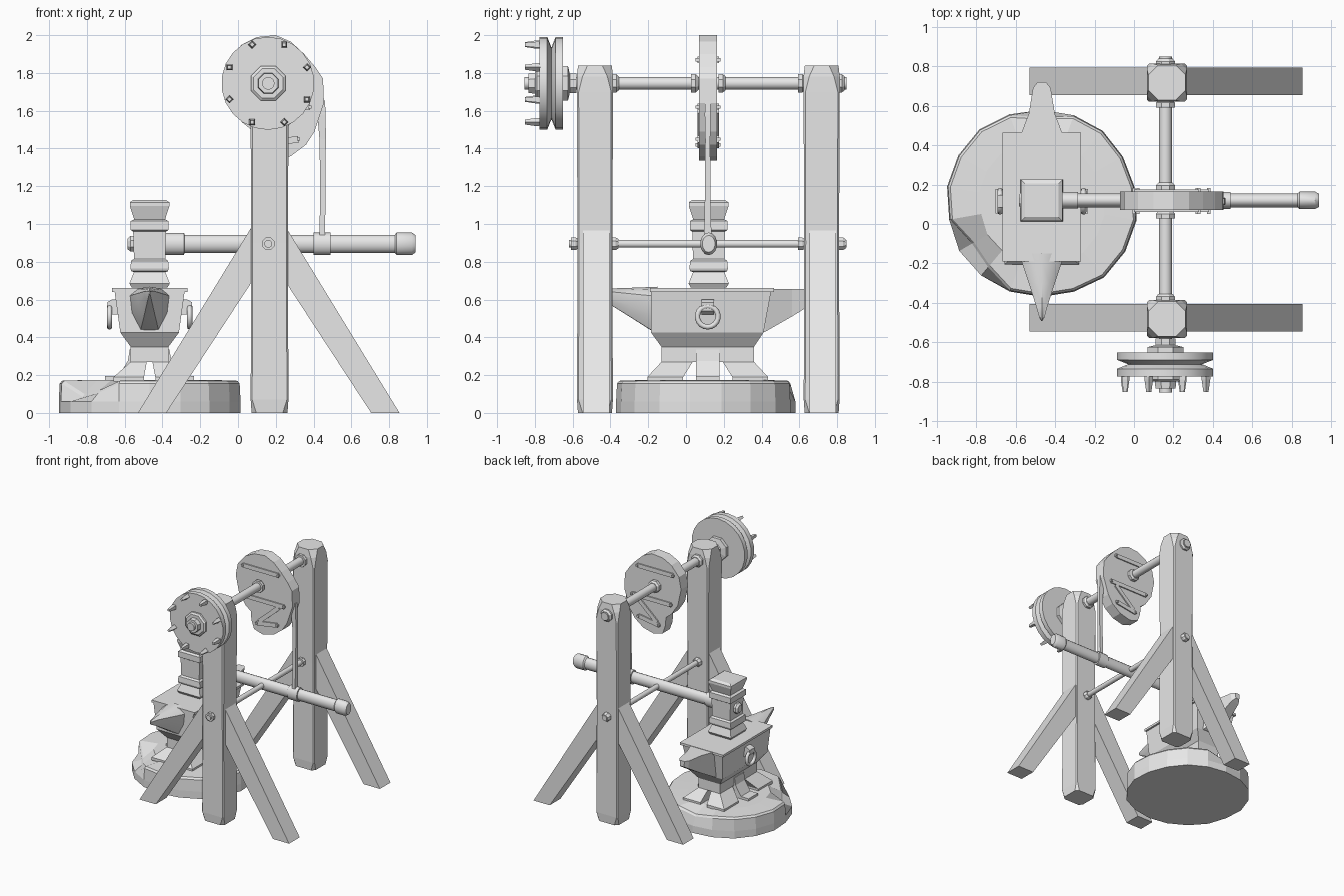
import bpy, bmesh, math, random
from mathutils import Vector

random.seed(4)
if "Cube" in bpy.data.objects:
    bpy.data.objects.remove(bpy.data.objects["Cube"], do_unlink=True)

grey = bpy.data.materials.new("plain grey")
grey.use_nodes = True
grey.diffuse_color = (0.8, 0.8, 0.8, 1)
grey.node_tree.nodes["Principled BSDF"].inputs["Base Color"].default_value = (0.8, 0.8, 0.8, 1)

AX, AXLE_Z, ROD_Z = 0.16, 1.745, 0.895   # axle x, axle height, pivot height
CX, CY = -0.468, 0.115                   # anvil and stump centre


def loft(name, rings, smooth=False):
    """Skin a stack of rings with equal point counts and cap both ends."""
    bm = bmesh.new()
    rows = [[bm.verts.new(p) for p in ring] for ring in rings]
    n = len(rows[0])
    for a, b in zip(rows, rows[1:]):
        for i in range(n):
            j = (i + 1) % n
            bm.faces.new((a[i], a[j], b[j], b[i]))
    bm.faces.new(rows[0])
    bm.faces.new(rows[-1])
    bmesh.ops.recalc_face_normals(bm, faces=bm.faces)
    mesh = bpy.data.meshes.new(name)
    bm.to_mesh(mesh)
    bm.free()
    mesh.materials.append(grey)
    ob = bpy.data.objects.new(name, mesh)
    bpy.context.scene.collection.objects.link(ob)
    if smooth:
        bpy.context.view_layer.objects.active = ob
        bpy.ops.object.select_all(action='DESELECT')
        ob.select_set(True)
        bpy.ops.object.shade_smooth_by_angle(angle=math.radians(35))
    return ob


def turned(name, axis, centre, profile, sides=16, squash=1.0, phase=0.5):
    """Lathe along x or y; profile holds (position, radius) pairs."""
    rings = []
    for t, r in profile:
        ring = []
        for i in range(sides):
            a = math.tau * (i + phase) / sides
            u, v = r * squash * math.cos(a), r * math.sin(a)
            ring.append((t, centre[0] + u, centre[1] + v) if axis == 'x'
                        else (centre[0] + u, t, centre[1] + v))
        rings.append(ring)
    return loft(name, rings, sides > 10)


def rect(x0, x1, y0, y1, z):
    return [(x0, y0, z), (x1, y0, z), (x1, y1, z), (x0, y1, z)]


def slab(name, outline, y0, y1):
    """Extrude an x-z outline along y."""
    return loft(name, [[(x, y, z) for x, z in outline] for y in (y0, y1)])


def strip(name, a, b, width, y0, y1):
    """Flat bar between two x-z points."""
    a, b = Vector(a), Vector(b)
    d = (b - a).normalized() * width / 2
    n = Vector((-d.y, d.x))
    return slab(name, [a + n, b + n, b - n, a - n], y0, y1)


# Hewn posts with chamfered ends, and braced legs
def octagon(hx, hy, c, cx, cy, z):
    pts = [(hx, hy - c), (hx - c, hy), (c - hx, hy), (-hx, hy - c),
           (-hx, c - hy), (c - hx, -hy), (hx - c, -hy), (hx, c - hy)]
    return [(cx + x, cy + y, z) for x, y in pts]


for side, py in (("front", -0.482), ("rear", 0.718)):
    loft(side + "_post", [octagon(h, h - 0.005, c, 0.167, py, z) for z, h, c in
         ((0, 0.095, 0.025), (0.07, 0.1, 0.008), (0.9, 0.097, 0.008),
          (1.7, 0.101, 0.01), (1.78, 0.101, 0.03), (1.84, 0.094, 0.05))])
    for hand, s in (("right", 1), ("left", -1)):
        outline = [(-0.53, 0), (-0.38, 0), (0.1, 0.735), (0.1, 1.03)]
        pts = [(x if s > 0 else 0.325 - x, z) for x, z in outline]
        slab(f"{side}_{hand}_leg", pts, py + 0.007 - 0.07, py + 0.007 + 0.07)

# Main axle, pivot rod and their collars and nuts
turned("axle", 'y', (AX, AXLE_Z), [(-0.855, 0.033), (0.85, 0.033)])
turned("pivot_rod", 'y', (AX, ROD_Z), [(-0.62, 0.021), (0.85, 0.021)])
for z, r, spots in ((AXLE_Z, 0.052, (-0.375, 0.045, 0.19, 0.61, 0.82)),
                    (ROD_Z, 0.036, (-0.59, -0.378, 0.61, 0.825))):
    for y in spots:
        turned("collar", 'y', (AX, z), [(y - 0.018, r), (y + 0.006, r), (y + 0.02, r * 0.75)], 8)

# Grooved drive wheel with hub and pegs
turned("drive_wheel", 'y', (AX - 0.002, AXLE_Z),
       [(-0.775, 0.246), (-0.735, 0.246), (-0.712, 0.19), (-0.69, 0.246), (-0.652, 0.246)], 22)
turned("front_hub", 'y', (AX, AXLE_Z), [(-0.8, 0.085), (-0.79, 0.1), (-0.77, 0.1)], 8)
turned("hub_nut", 'y', (AX, AXLE_Z), [(-0.835, 0.055), (-0.79, 0.06)], 8)
turned("rear_hub", 'y', (AX, AXLE_Z), [(-0.66, 0.1), (-0.625, 0.1), (-0.615, 0.055), (-0.58, 0.055)], 8)
for i in range(8):
    a = math.tau * (i + 0.5) / 8
    turned("wheel_peg", 'y', (AX + 0.222 * math.cos(a), AXLE_Z + 0.222 * math.sin(a)),
           [(-0.852, 0.013), (-0.79, 0.022), (-0.77, 0.022)], 4, 1, i / 2)

# Plank cam with cleats and bolts on both faces
cam = [(-0.07, 1.77), (-0.05, 1.87), (0.02, 1.95), (0.1, 1.99), (0.2, 2.0), (0.28, 1.965),
       (0.35, 1.9), (0.41, 1.83), (0.45, 1.77), (0.455, 1.64), (0.405, 1.49), (0.36, 1.42),
       (0.28, 1.36), (0.18, 1.335), (0.1, 1.36), (0.075, 1.43), (0.07, 1.5), (0.02, 1.54), (-0.04, 1.63)]
slab("cam", cam, 0.07, 0.165)
cleats = [((0.0, 1.87), (0.33, 1.87)), ((0.02, 1.62), (0.38, 1.62)),
          ((0.13, 1.42), (0.32, 1.45)), ((0.33, 1.6), (0.15, 1.44))]
for y0, y1 in ((0.06, 0.075), (0.16, 0.175)):
    for a, b in cleats:
        strip("cam_cleat", a, b, 0.035, y0, y1)
    for a, b in cleats[:3]:
        for x, z in (a, b):
            m = (y0 + y1) / 2
            turned("cam_bolt", 'y', (x, z), [(m - 0.016, 0.012), (m + 0.016, 0.012)], 4)

# Thin pull strap from cam to beam
strap = [(1.655, 0.452, 0.008, 0.014), (1.58, 0.442, 0.022, 0.016), (1.45, 0.448, 0.017, 0.013),
         (1.2, 0.449, 0.014, 0.014), (0.92, 0.446, 0.015, 0.02)]
loft("pull_strap", [rect(x - w, x + w, CY - d, CY + d, z) for z, x, w, d in strap])

# Hammer beam with ferrules
turned("hammer_beam", 'x', (CY + 0.005, ROD_Z),
       [(-0.4, 0.058), (-0.285, 0.058), (-0.284, 0.048), (0.4, 0.048), (0.401, 0.059), (0.49, 0.059),
        (0.491, 0.048), (0.83, 0.048), (0.84, 0.06), (0.92, 0.06), (0.94, 0.045)], 14, 0.75)
turned("beam_tip", 'x', (CY + 0.005, ROD_Z), [(-0.585, 0.03), (-0.57, 0.045), (-0.4, 0.045)], 8)

# Square hammer head
head = [(0.665, 0.095), (0.685, 0.107), (0.745, 0.083), (0.75, 0.097), (0.765, 0.102), (0.805, 0.098),
        (0.815, 0.083), (0.96, 0.087), (0.968, 0.1), (1.015, 0.1), (1.025, 0.082), (1.095, 0.105),
        (1.115, 0.105), (1.128, 0.085)]
loft("hammer_head", [rect(CX - h, CX + h, CY + 0.005 - h, CY + 0.005 + h, z) for z, h in head])

# Anvil body, waist, horn and heel
body = [(0.27, 0.1, -0.13, 0.36), (0.35, 0.1, -0.13, 0.36), (0.425, 0.155, -0.185, 0.41),
        (0.64, 0.185, -0.185, 0.45), (0.641, 0.2, -0.19, 0.465), (0.66, 0.2, -0.19, 0.465)]
loft("anvil_body", [rect(CX - h, CX + h, y0, y1, z) for z, h, y0, y1 in body])


def shield(y, w, top, bottom):
    pts = [(0, top), (0.6, top - 0.01), (1, top - 0.2 * (top - bottom)), (0.9, top - 0.6 * (top - bottom)),
           (0.45, bottom + 0.02 * w), (0, bottom)]
    pts += [(-x, z) for x, z in pts[-2:0:-1]]
    return [(CX + x * w, y, z) for x, z in pts]


loft("anvil_horn", [shield(-0.15, 0.106, 0.668, 0.43), shield(-0.19, 0.103, 0.666, 0.44),
                    shield(-0.3, 0.066, 0.662, 0.51), shield(-0.42, 0.028, 0.658, 0.585),
                    shield(-0.475, 0.013, 0.652, 0.615), shield(-0.492, 0.003, 0.645, 0.63)], True)
heel = [(0.39, 0.125, 0.425), (0.42, 0.12, 0.43), (0.56, 0.066, 0.51), (0.69, 0.045, 0.59), (0.72, 0.022, 0.61)]
loft("anvil_heel", [[(CX - w, y, 0.657), (CX + w, y, 0.657), (CX + w * 0.8, y, b), (CX - w * 0.8, y, b)]
                    for y, w, b in heel])

# Splayed anvil feet, side straps and ring handles
for s in (-1, 1):
    for t in (-1, 1):
        levels = [(0.3, 0.0, 0.1, 0.08, 0.245), (0.27, 0.015, 0.1, 0.08, 0.245),
                  (0.19, 0.03, 0.19, 0.13, 0.32), (0.165, 0.03, 0.19, 0.13, 0.32)]
        loft("anvil_foot", [rect(CX + s * a, CX + s * b, CY + t * c, CY + t * d, z) for z, a, b, c, d in levels])
    levels = [(0.335, 0.06, 0.105), (0.275, 0.06, 0.115), (0.195, 0.09, 0.165), (0.194, 0.09, 0.235), (0.165, 0.09, 0.235)]
    loft("side_strap", [rect(CX + s * a, CX + s * b, CY - 0.062, CY + 0.062, z) for z, a, b in levels])
    loft("ring_hanger", [rect(CX + s * 0.15, CX + s * b, CY - 0.032, CY + 0.032, z)
                         for z, b in ((0.52, 0.195), (0.54, 0.22), (0.585, 0.225), (0.6, 0.2))])
    bpy.ops.mesh.primitive_torus_add(major_radius=0.055, minor_radius=0.014, major_segments=18,
                                     minor_segments=8, location=(CX + s * 0.212, CY, 0.51),
                                     rotation=(0, math.pi / 2, 0))
    ring = bpy.context.object
    ring.name = "ring_handle"
    ring.data.materials.append(grey)
    bpy.ops.object.shade_smooth_by_angle(angle=math.radians(60))

# Rough stump with a few chipped rim corners
N = 18
jitter = [random.uniform(-0.012, 0.008) for _ in range(N)]
chips = {10: 0.07, 11: 0.05, 4: 0.03}


def stump_ring(r, z, drop=0):
    ring = []
    for i in range(N):
        a, c = math.tau * (i + 0.5) / N, chips.get(i, 0) * drop
        q = r + jitter[i] - c
        ring.append((CX + q * math.cos(a), CY - 0.01 + q * math.sin(a), z - c))
    return ring


loft("stump", [stump_ring(0.485, 0), stump_ring(0.485, 0.06), stump_ring(0.48, 0.155, 1),
               stump_ring(0.468, 0.17, 1), stump_ring(0.32, 0.175)])
